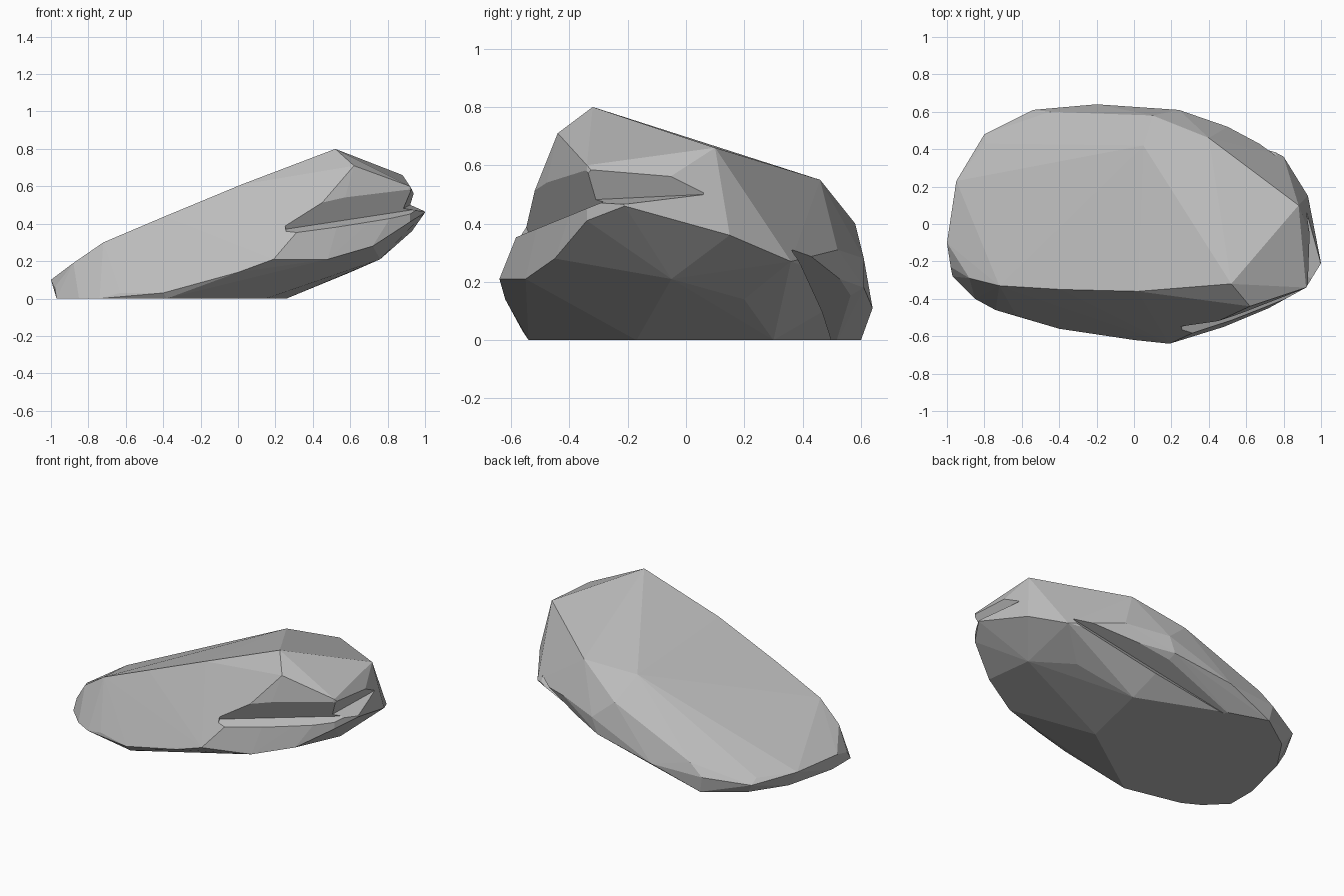
import bpy
import bmesh

default_cube = bpy.data.objects.get("Cube")
if default_cube:
    bpy.data.objects.remove(default_cube, do_unlink=True)


def make_material(name, color):
    material = bpy.data.materials.new(name)
    material.use_nodes = True
    material.diffuse_color = color
    shader = material.node_tree.nodes["Principled BSDF"]
    shader.inputs["Base Color"].default_value = color
    shader.inputs["Roughness"].default_value = 0.9
    return material


def hull_object(name, points, material):
    """Wrap the corner points in a faceted convex solid."""
    bm = bmesh.new()
    for point in points:
        bm.verts.new(point)
    result = bmesh.ops.convex_hull(bm, input=bm.verts[:])
    unused = [item for item in result["geom_interior"] if isinstance(item, bmesh.types.BMVert)]
    bmesh.ops.delete(bm, geom=unused, context="VERTS")
    bmesh.ops.recalc_face_normals(bm, faces=bm.faces[:])
    mesh = bpy.data.meshes.new(name)
    bm.to_mesh(mesh)
    bm.free()
    mesh.materials.append(material)
    obj = bpy.data.objects.new(name, mesh)
    bpy.context.scene.collection.objects.link(obj)
    return obj


def carve(target, cutter):
    """Subtract a chipped-out wedge from the stone."""
    cutter.hide_render = True
    cutter.hide_set(True)
    cutter.display_type = "WIRE"
    modifier = target.modifiers.new(cutter.name, "BOOLEAN")
    modifier.operation = "DIFFERENCE"
    modifier.solver = "EXACT"
    modifier.object = cutter


stone = make_material("grey stone", (0.5, 0.5, 0.5, 1))

# Flat footprint, as x and y on the ground
footprint = [
    (-.97, -.09), (-.97, -.28), (-.85, -.4), (-.74, -.46), (-.54, -.5),
    (-.38, -.54), (.15, -.17), (.26, .3), (-.28, .52), (-.52, .6),
    (-.75, .44), (-.89, .23),
]

# Widest outline where the upper slopes meet the undercut belly
girdle = [
    (-1, -.1, .1), (-.98, -.23, .06), (-.88, -.35, .03), (-.63, -.49, .03),
    (-.4, -.56, .03), (0, -.62, .14), (.19, -.64, .21), (.48, -.55, .21),
    (.72, -.45, .28), (.92, -.34, .41), (1, -.21, .46), (.96, -.04, .42),
    (.93, .15, .36), (.8, .36, .27), (.5, .52, .31), (.24, .61, .28),
    (.2, .61, .18), (-.2, .64, .11), (-.54, .61, .1), (-.8, .48, .07),
    (-.95, .23, .1), (.6, .2, .14), (.76, -.05, .21),
]

# Tilted crown: a ridge along the front, sloping down to the back
crown = [
    (.52, -.32, .8), (.62, -.44, .71), (.92, -.34, .6), (.88, .1, .66),
    (.4, .46, .55), (.05, .42, .53), (-.14, .4, .44), (.1, .58, .4),
    (-.45, .6, .17), (-.8, .43, .1), (-.88, -.29, .19),
    (-.72, -.33, .3), (-.39, -.35, .44), (.02, -.36, .61),
]

points = [(x, y, 0) for x, y in footprint] + girdle + crown
boulder = hull_object("boulder", points, stone)


def wedge(name, start, end, outward, drop, rise):
    """Wedge with a sharp inner edge that opens outward."""
    corners = []
    for x, y, z in (start, end):
        corners.append((x, y, z))
        for lift in (drop, rise):
            corners.append((x + outward[0], y + outward[1], z + lift))
    return hull_object(name, corners, stone)


# Chipped recess with a steep wall above the front ledge
carve(boulder, wedge("front_recess_cutter", (.25, -.54, .37), (.97, -.27, .48),
                     (.08, -.3), -.12, .7))

# Shallow chip above the ledge on the tall end
carve(boulder, wedge("side_recess_cutter", (.88, -.36, .48), (.92, .06, .5),
                     (.4, 0), -.08, .9))

# Undercut running down the back of the belly
carve(boulder, wedge("back_undercut_cutter", (.76, .36, .31), (-.3, .5, -.01),
                     (.12, .3), -.4, .06))
